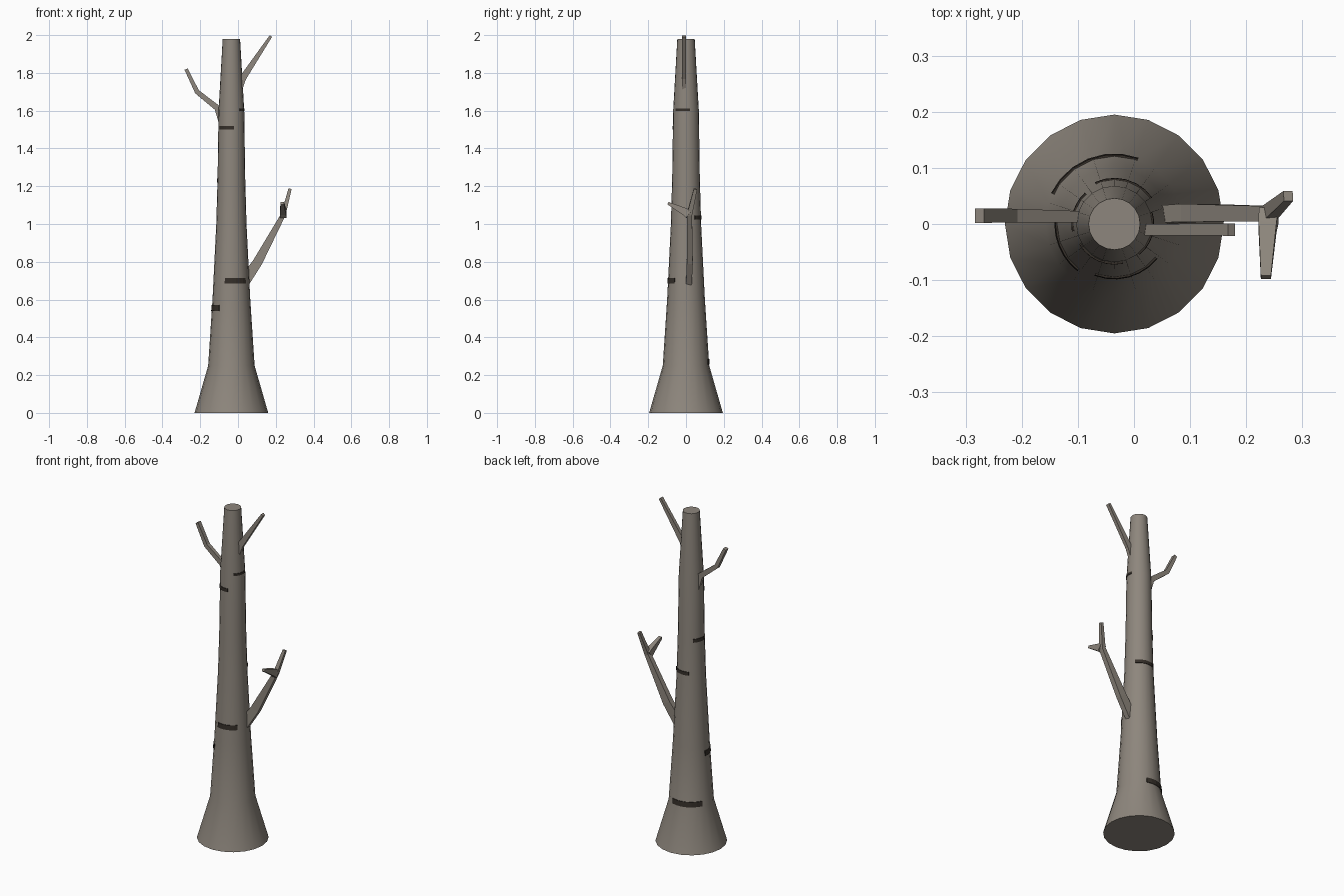
import bpy, math
from mathutils import Vector

if "Cube" in bpy.data.objects:
    bpy.data.objects.remove(bpy.data.objects["Cube"])

CX, SIDES = -0.035, 20
PROFILE = [(0, .195), (.25, .123), (.6, .1), (1.0, .08), (1.25, .073), (1.6, .068), (1.98, .046)]


def material(name, col):
    m = bpy.data.materials.new(name)
    m.diffuse_color = (*col, 1)
    m.use_nodes = True
    m.node_tree.nodes["Principled BSDF"].inputs["Base Color"].default_value = m.diffuse_color
    return m


BARK = material("bark", (.27, .24, .205))
DARK = material("dark_bark", (.035, .028, .022))


def make(name, verts, faces, mat, smooth=False):
    me = bpy.data.meshes.new(name)
    me.from_pydata(verts, [], faces)
    ob = bpy.data.objects.new(name, me)
    bpy.context.collection.objects.link(ob)
    me.materials.append(mat)
    bpy.ops.object.select_all(action='DESELECT')
    ob.select_set(True)
    bpy.context.view_layer.objects.active = ob
    bpy.ops.object.mode_set(mode='EDIT')
    bpy.ops.mesh.select_all(action='SELECT')
    bpy.ops.mesh.normals_make_consistent(inside=False)
    bpy.ops.object.mode_set(mode='OBJECT')
    if smooth:
        bpy.ops.object.shade_smooth_by_angle(angle=math.radians(30))
    return ob


def loft(rings):
    # Joins equal-sized rings into a capped tube
    n = len(rings[0])
    verts = [v for r in rings for v in r]
    faces = [(i*n + j, i*n + (j+1) % n, (i+1)*n + (j+1) % n, (i+1)*n + j)
             for i in range(len(rings)-1) for j in range(n)]
    faces += [tuple(range(n))[::-1], tuple(range(len(verts)-n, len(verts)))]
    return verts, faces


def on_trunk(deg, z, r):
    # 0 degrees faces the front, 90 degrees the right
    a = math.radians(deg)
    return (CX + r*math.sin(a), -r*math.cos(a), z)


def radius(z):
    for (z0, r0), (z1, r1) in zip(PROFILE, PROFILE[1:]):
        if z <= z1:
            return r0 + (r1-r0)*(z-z0)/(z1-z0)


# Trunk with flared foot
make("trunk", *loft([[on_trunk(360*j/SIDES, z, r) for j in range(SIDES)] for z, r in PROFILE]), BARK, True)


# Four-sided tapering branches: points (x, y, z, in-plane width, side width)
def branch(name, pts):
    rings = []
    ps = [Vector(p[:3]) for p in pts]
    for i, p in enumerate(pts):
        t = (ps[min(i+1, len(ps)-1)] - ps[max(i-1, 0)]).normalized()
        side = Vector((0, 1, 0)) if abs(t.y) < .7 else Vector((1, 0, 0))
        u = t.cross(side).normalized()
        w = u.cross(t).normalized()
        rings.append([ps[i] + u*a*p[3]/2 + w*b*p[4]/2 for a, b in ((1, 1), (-1, 1), (-1, -1), (1, -1))])
    make(name, *loft(rings), BARK)


branch("lower_right_branch", [(.03, .015, .69, .06, .03), (.105, .02, .80, .05, .032),
                              (.24, .018, 1.05, .025, .028), (.275, .05, 1.185, .017, .018)])
branch("lower_right_twig", [(.24, .015, 1.05, .045, .035), (.238, -.005, 1.065, .04, .032),
                            (.235, -.095, 1.11, .014, .018)])
branch("upper_right_branch", [(-.005, -.01, 1.68, .03, .02), (.027, -.01, 1.775, .035, .02),
                              (.174, -.01, 1.995, .015, .022)])
branch("upper_left_branch", [(-.085, .013, 1.53, .03, .02), (-.11, .013, 1.615, .032, .02),
                             (-.217, .015, 1.70, .025, .024), (-.275, .015, 1.82, .018, .026)])


# Dark bark marks hugging the trunk: z, start angle, end angle, height
MARKS = [(1.51, -60, 12, .02), (1.605, 39, 107, .013), (.70, -21, 51, .028), (.555, -99, -38, .03),
         (1.035, 125, 205, .02), (1.23, -137, -80, .02), (.27, 160, 244, .03)]
for k, (z, a0, a1, h) in enumerate(MARKS):
    rings = []
    for s in range(7):
        a = a0 + (a1-a0)*s/6
        lo, hi = z - h/2, z + h/2
        rings.append([on_trunk(a, zz, radius(zz) + d) for zz, d in ((lo, -.004), (lo, .003), (hi, .003), (hi, -.004))])
    make(f"bark_mark_{k+1}", *loft(rings), DARK)
